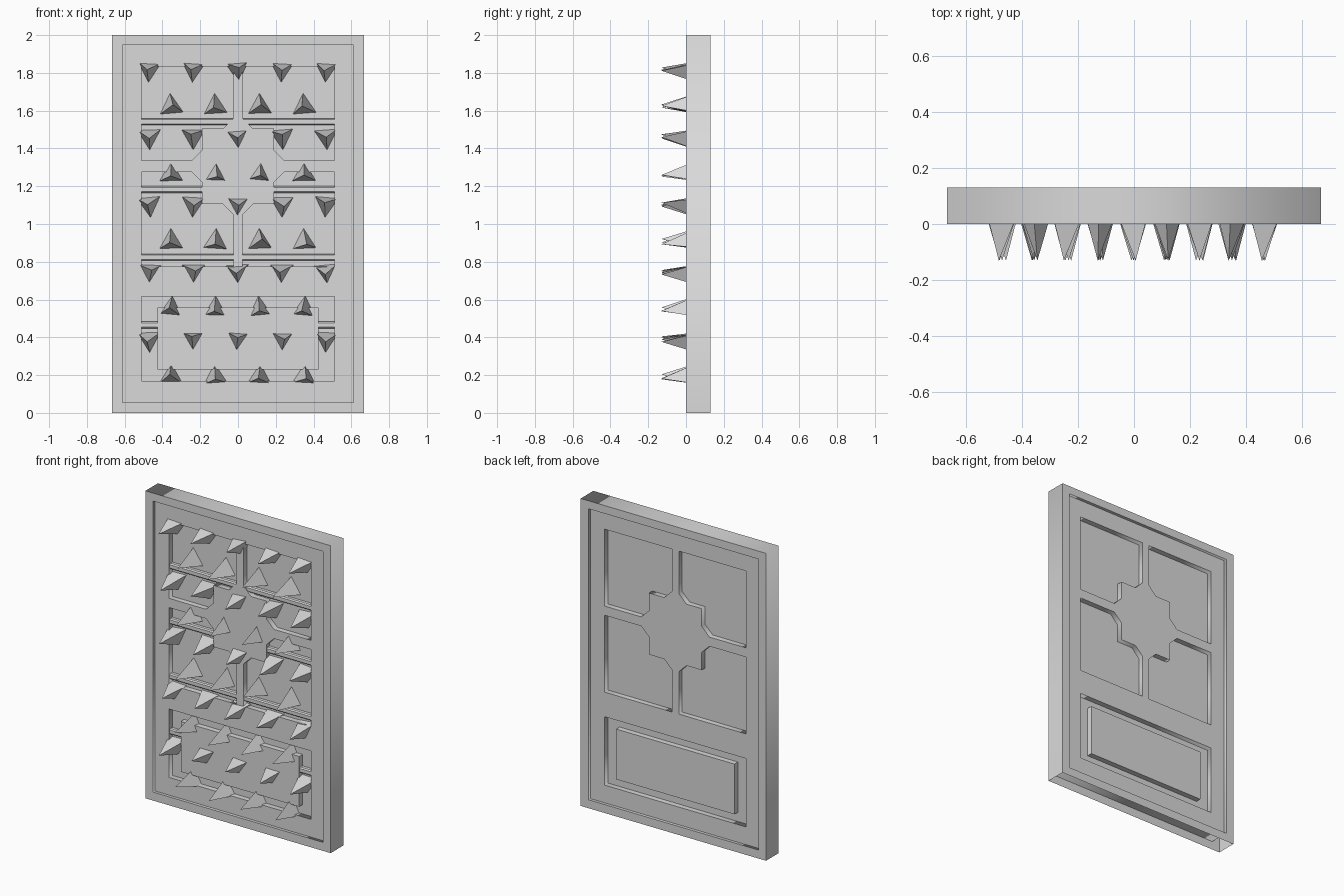
import bpy, bmesh, math, random
from mathutils import Matrix, Vector

if "Cube" in bpy.data.objects:
    bpy.data.objects.remove(bpy.data.objects["Cube"])

random.seed(4)
THICK = 0.13
STEP = 0.02      # depth of the field inside the rim
PANEL = 0.055    # depth of the sunken panels

grey = bpy.data.materials.new("light_grey")
grey.diffuse_color = (0.7, 0.7, 0.7, 1)
grey.use_nodes = True
grey.node_tree.nodes["Principled BSDF"].inputs["Base Color"].default_value = grey.diffuse_color


def add_object(name, bm):
    bmesh.ops.remove_doubles(bm, verts=bm.verts, dist=1e-5)
    bmesh.ops.recalc_face_normals(bm, faces=bm.faces)
    mesh = bpy.data.meshes.new(name)
    bm.to_mesh(mesh)
    bm.free()
    mesh.materials.append(grey)
    obj = bpy.data.objects.new(name, mesh)
    bpy.context.collection.objects.link(obj)
    return obj


def rect(x, z0, z1):
    return [(-x, z0), (x, z0), (x, z1), (-x, z1)]


def plate(name, outlines, y0, y1, open_bottom=False):
    """Upright slab from x/z outlines; inner outlines become holes."""
    curve = bpy.data.curves.new(name, 'CURVE')
    curve.dimensions = '2D'
    curve.fill_mode = 'BOTH'
    curve.extrude = (y1 - y0) / 2
    for pts in outlines:
        s = curve.splines.new('POLY')
        s.points.add(len(pts) - 1)
        for p, (x, z) in zip(s.points, pts):
            p.co = (x, z, 0, 1)
        s.use_cyclic_u = True
    temp = bpy.data.objects.new("temp", curve)
    bpy.context.collection.objects.link(temp)
    deps = bpy.context.evaluated_depsgraph_get()
    mesh = bpy.data.meshes.new_from_object(temp.evaluated_get(deps))
    bm = bmesh.new()
    bm.from_mesh(mesh)
    bpy.data.objects.remove(temp)
    bpy.data.curves.remove(curve)
    bpy.data.meshes.remove(mesh)
    bm.transform(Matrix.Translation((0, (y0 + y1) / 2, 0))
                 @ Matrix.Rotation(math.pi / 2, 4, 'X'))
    bmesh.ops.remove_doubles(bm, verts=bm.verts, dist=1e-5)
    bmesh.ops.recalc_face_normals(bm, faces=bm.faces)
    if open_bottom:
        low = [f for f in bm.faces if all(v.co.z < 1e-4 for v in f.verts)]
        bmesh.ops.delete(bm, geom=low, context='FACES')
    return add_object(name, bm)


def box(name, x, y0, y1, z0, z1, bevel=0):
    bm = bmesh.new()
    size = Matrix.Diagonal((2 * x, y1 - y0, z1 - z0, 1))
    bmesh.ops.create_cube(bm, size=1, matrix=Matrix.Translation(
        (0, (y0 + y1) / 2, (z0 + z1) / 2)) @ size)
    if bevel:
        long_edges = [e for e in bm.edges
                      if abs(e.verts[0].co.x - e.verts[1].co.x) > x]
        bmesh.ops.bevel(bm, geom=long_edges, offset=bevel, segments=1,
                        affect='EDGES')
    return add_object(name, bm)


# outer rim, hollow and open underneath
plate("rim", [rect(0.667, 0, 2), rect(0.612, 0.055, 1.948)], 0, THICK, True)

# field with four notched panels around a centre boss and one low panel
MID = 1.305
corner = [(0.51, 0.53), (0.025, 0.53), (0.025, 0.255), (0.08, 0.2),
          (0.19, 0.2), (0.19, 0.085), (0.245, 0.03), (0.51, 0.03)]
holes = [[(sx * x, MID + sz * z) for x, z in corner]
         for sx in (-1, 1) for sz in (-1, 1)]
holes.append(rect(0.51, 0.17, 0.615))
plate("door_field", [rect(0.612, 0.055, 1.948)] + holes, STEP, THICK - STEP)

# thin core behind the panels, raised lower panel
box("panel_core", 0.515, PANEL, THICK - PANEL, 0.165, 1.84)
box("raised_lower_panel", 0.426, STEP, THICK - STEP, 0.23, 0.557)

# crossbars lying in the front panels
for i in range(4):
    z = 1.541 - 0.3585 * i
    box(f"crossbar_{i + 1}", 0.512, 0.026, 0.06, z - 0.018, z + 0.018, 0.007)


# three-sided spikes, in alternating rows
def spike_row(name, xs, z, up):
    bm = bmesh.new()
    for x in xs:
        turn = math.radians(90 if up else -90) + random.uniform(-0.1, 0.1)
        base = []
        for k in range(3):
            a = turn + k * math.tau / 3
            base.append(bm.verts.new((x + 0.071 * math.cos(a), PANEL + 0.002,
                                      z + 0.071 * math.sin(a))))
        tip = bm.verts.new((x + random.uniform(-0.015, 0.015), -0.13,
                            z + random.uniform(-0.015, 0.015)))
        bm.faces.new(base)
        for k in range(3):
            bm.faces.new((base[k], base[(k + 1) % 3], tip))
    add_object(name, bm)


for i in range(5):
    drop = 0.3575 * i
    spike_row(f"spikes_down_{i + 1}", (-0.47, -0.237, -0.003, 0.232, 0.467),
              1.82 - drop, False)
    spike_row(f"spikes_up_{i + 1}", (-0.354, -0.12, 0.115, 0.35),
              1.622 - drop, True)
